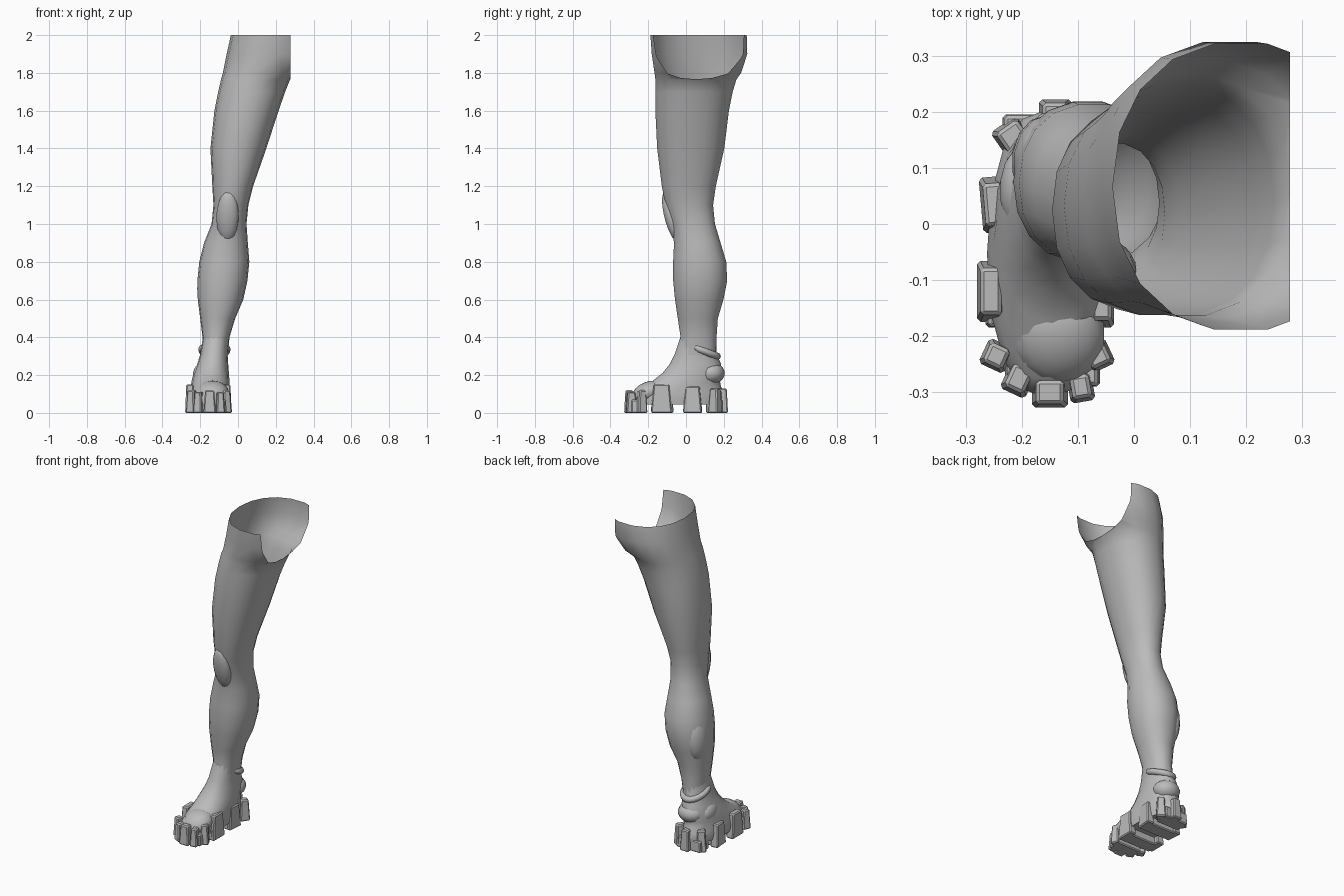
import bpy, bmesh, math
from mathutils import Vector, Matrix

if "Cube" in bpy.data.objects:
    bpy.data.objects.remove(bpy.data.objects["Cube"])

skin = bpy.data.materials.new("plain grey")
skin.diffuse_color = (0.5, 0.5, 0.5, 1)
skin.use_nodes = True
skin.node_tree.nodes["Principled BSDF"].inputs["Base Color"].default_value = skin.diffuse_color


def finish(bm, name, angle=40):
    bmesh.ops.recalc_face_normals(bm, faces=bm.faces)
    me = bpy.data.meshes.new(name)
    bm.to_mesh(me)
    bm.free()
    ob = bpy.data.objects.new(name, me)
    bpy.context.collection.objects.link(ob)
    me.materials.append(skin)
    bpy.ops.object.select_all(action='DESELECT')
    ob.select_set(True)
    bpy.context.view_layer.objects.active = ob
    bpy.ops.object.shade_smooth_by_angle(angle=math.radians(angle))
    return ob


def loft(rings, n=16, power=2.2, cap_low=True, cap_high=True):
    """Skin stacked rounded sections given as (z, x0, x1, y0, y1)."""
    bm = bmesh.new()
    rows = []
    for z, x0, x1, y0, y1 in rings:
        row = []
        for i in range(n):
            a = 2 * math.pi * i / n
            c, s = math.cos(a), math.sin(a)
            px = math.copysign(abs(c) ** (2 / power), c)
            py = math.copysign(abs(s) ** (2 / power), s)
            row.append(bm.verts.new(((x0 + x1) / 2 + px * (x1 - x0) / 2,
                                     (y0 + y1) / 2 + py * (y1 - y0) / 2, z)))
        rows.append(row)
    for a, b in zip(rows, rows[1:]):
        for i in range(n):
            j = (i + 1) % n
            bm.faces.new((a[i], a[j], b[j], b[i]))
    if cap_low:
        bm.faces.new(rows[0])
    if cap_high:
        bm.faces.new(rows[-1])
    return bm


def block(name, x, y, w, d, h, turn=0, taper=0.75, z=0.0):
    """Tapered tread block standing on height z."""
    bm = bmesh.new()
    bmesh.ops.create_cube(bm, size=1)
    for v in bm.verts:
        k = taper if v.co.z > 0 else 1
        v.co = Vector((v.co.x * w * k, v.co.y * d * k, (v.co.z + 0.5) * h))
    bmesh.ops.bevel(bm, geom=[e for e in bm.edges], offset=0.006, segments=1, affect='EDGES')
    bm.transform(Matrix.Translation((x, y, z)) @ Matrix.Rotation(math.radians(turn), 4, 'Z'))
    return finish(bm, name, 30)


def pad(name, centre, size, rot):
    """Flattened muscle or joint swelling."""
    bm = bmesh.new()
    bmesh.ops.create_uvsphere(bm, u_segments=14, v_segments=9, radius=1)
    bm.transform(Matrix.Translation(centre)
                 @ Matrix.Rotation(math.radians(rot[2]), 4, 'Z')
                 @ Matrix.Rotation(math.radians(rot[1]), 4, 'Y')
                 @ Matrix.Rotation(math.radians(rot[0]), 4, 'X')
                 @ Matrix.Diagonal((*size, 1)))
    return finish(bm, name, 60)


# Leg: open at the hip, trimmed flat on the inner side
leg = loft([
    (0.30, -0.190, -0.055, -0.05, 0.16), (0.40, -0.188, -0.045, -0.03, 0.163),
    (0.50, -0.200, -0.015, -0.045, 0.17), (0.60, -0.213, 0.028, -0.06, 0.20),
    (0.70, -0.215, 0.050, -0.07, 0.22), (0.80, -0.205, 0.060, -0.07, 0.215),
    (0.90, -0.180, 0.052, -0.065, 0.185), (1.00, -0.140, 0.045, -0.08, 0.155),
    (1.10, -0.130, 0.055, -0.11, 0.145), (1.20, -0.136, 0.080, -0.13, 0.16),
    (1.40, -0.146, 0.150, -0.155, 0.205), (1.60, -0.125, 0.215, -0.165, 0.23),
    (1.70, -0.105, 0.250, -0.165, 0.25), (1.765, -0.090, 0.276, -0.165, 0.27),
    (1.80, -0.080, 0.330, -0.170, 0.295), (1.90, -0.060, 0.400, -0.185, 0.328),
    (2.00, -0.038, 0.420, -0.192, 0.325)], n=18, cap_low=False, cap_high=False)
bmesh.ops.bisect_plane(leg, geom=leg.verts[:] + leg.edges[:] + leg.faces[:],
                       plane_co=(0.278, 0, 0), plane_no=(1, 0, 0), clear_outer=True)
finish(leg, "leg", 60)

# Kneecap and outer calf muscle
pad("kneecap", (-0.055, -0.075, 1.04), (0.06, 0.04, 0.14), (14, 4, -8))
pad("calf_muscle", (-0.155, 0.11, 0.68), (0.062, 0.085, 0.15), (0, 4, 0))

# Foot: instep, heel and toe box
finish(loft([
    (0.045, -0.255, -0.050, -0.305, 0.200), (0.08, -0.262, -0.045, -0.312, 0.205),
    (0.11, -0.255, -0.045, -0.285, 0.200), (0.14, -0.250, -0.045, -0.240, 0.185),
    (0.17, -0.245, -0.045, -0.175, 0.180), (0.21, -0.235, -0.048, -0.125, 0.190),
    (0.26, -0.215, -0.052, -0.085, 0.185), (0.31, -0.200, -0.055, -0.060, 0.163),
    (0.40, -0.186, -0.048, -0.030, 0.160)]), "foot", 50)
pad("toe_knuckle", (-0.135, -0.20, 0.11), (0.085, 0.09, 0.055), (22, 0, 0))
pad("ankle_bone", (-0.195, 0.06, 0.20), (0.045, 0.08, 0.06), (0, 0, 0))
pad("heel_pad", (-0.13, 0.13, 0.21), (0.08, 0.075, 0.06), (0, 0, 0))

# Rolled cuff wrapping the back of the ankle, sloping down to the heel
bm = bmesh.new()
rows = []
for i in range(15):
    t = math.radians(-25 + 230 * i / 14)
    out = Vector((math.cos(t), math.sin(t), 0))
    p = Vector((-0.125 + 0.066 * out.x, 0.075 + 0.09 * out.y, 0.335 - 0.035 * out.y))
    r = 0.020 if 0 < i < 14 else 0.008
    rows.append([bm.verts.new(p + out * r * math.cos(a) + Vector((0, 0, r * math.sin(a))))
                 for a in (math.pi * k / 4 for k in range(8))])
for a, b in zip(rows, rows[1:]):
    for k in range(8):
        bm.faces.new((a[k], a[(k + 1) % 8], b[(k + 1) % 8], b[k]))
bm.faces.new(rows[0])
bm.faces.new(rows[-1])
finish(bm, "ankle_cuff", 60)

# Sole: crosswise tread bars
for y, w, d in ((-0.25, 0.17, 0.08), (-0.14, 0.22, 0.09), (0.03, 0.20, 0.09), (0.15, 0.16, 0.09)):
    block("tread_bar", -0.155 if abs(y) < 0.2 else -0.145, y, w, d, 0.07, taper=0.95)

# Claw-like blocks around the rim of the foot: x, y, width, depth, height, turn
for x, y, w, d, h, turn in (
        (-0.150, -0.300, 0.065, 0.055, 0.12, 0), (-0.095, -0.290, 0.045, 0.055, 0.11, 10),
        (-0.205, -0.275, 0.050, 0.060, 0.11, -25),
        (-0.245, -0.235, 0.050, 0.050, 0.12, -25), (-0.065, -0.235, 0.050, 0.050, 0.12, 25),
        (-0.255, -0.120, 0.050, 0.110, 0.15, 0), (-0.058, -0.130, 0.046, 0.110, 0.15, 0),
        (-0.248, 0.035, 0.050, 0.100, 0.14, 5), (-0.060, 0.035, 0.046, 0.100, 0.14, -5),
        (-0.215, 0.155, 0.060, 0.060, 0.13, 35), (-0.068, 0.155, 0.055, 0.060, 0.13, -35),
        (-0.140, 0.195, 0.060, 0.055, 0.13, 0)):
    block("rim_claw", x, y, w, d, h, turn)
